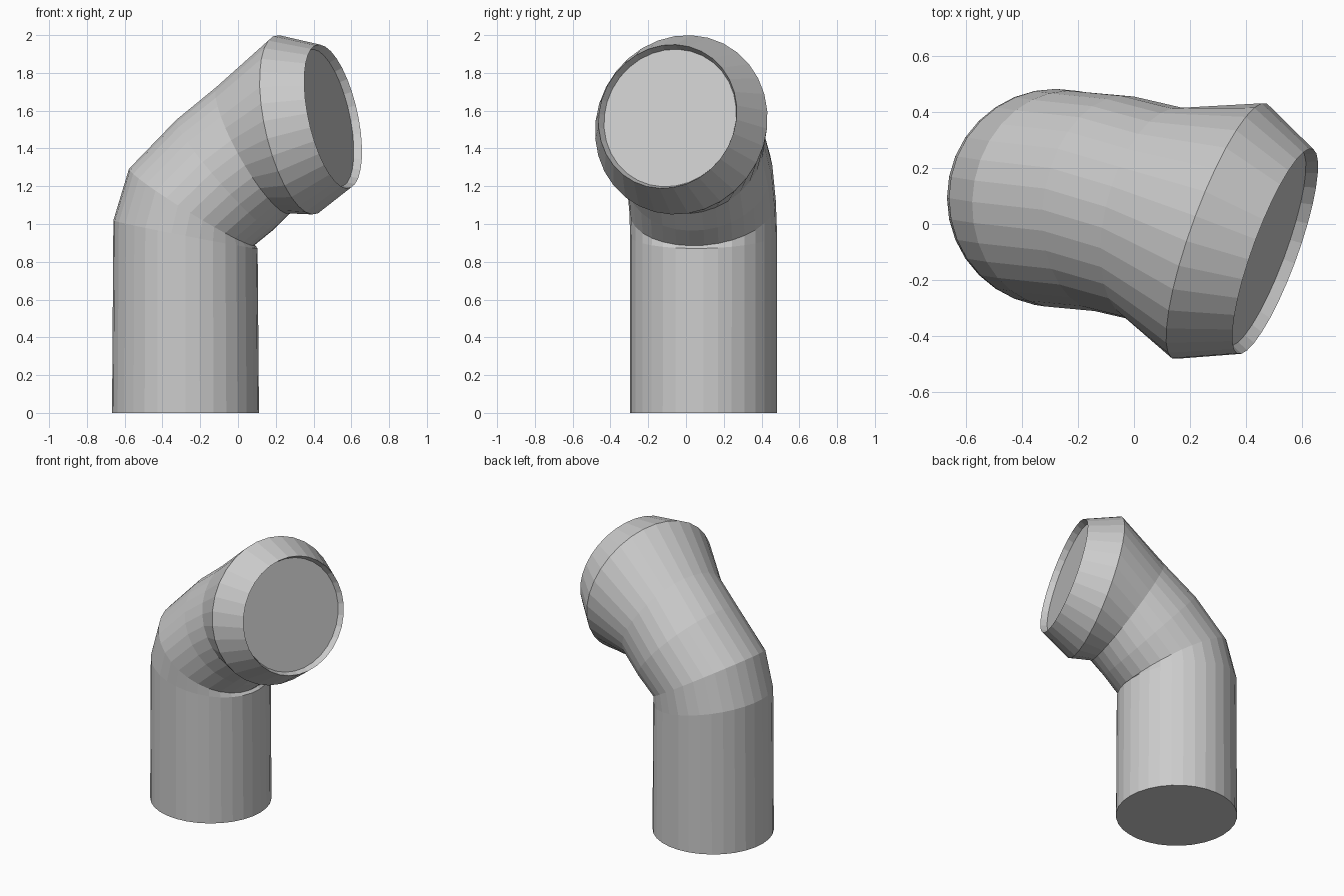
import bpy, bmesh, math
from mathutils import Vector

if "Cube" in bpy.data.objects:
    bpy.data.objects.remove(bpy.data.objects["Cube"])

SIDES = 32
R = 0.389

# Path rings: centre, facing direction, radius
cap_n = Vector((0.918, -0.335, 0.205)).normalized()
flare_c = Vector((0.305, -0.025, 1.525))
cap_c = flare_c + cap_n * 0.216
rings = [
    ((-0.278, 0.093, 0.0), (0, 0, 1), R),               # foot
    ((-0.278, 0.093, 0.945), (0.19, -0.02, 0.98), R),   # start of bend
    ((-0.245, 0.088, 1.09), (0.52, -0.08, 0.85), R),    # elbow crease
    ((-0.07, 0.072, 1.26), (0.75, -0.12, 0.65), R),     # neck
    ((0.085, 0.036, 1.395), (0.85, -0.22, 0.48), R),    # base of flare
    (flare_c, cap_n, 0.485),                            # widest rim
    (cap_c, cap_n, R),                                  # mouth rim
    (cap_c - cap_n * 0.04, cap_n, 0.372),               # recessed mouth floor
]


def add_ring(bm, centre, normal, radius):
    q = Vector((0, 0, 1)).rotation_difference(Vector(normal).normalized())
    verts = []
    for i in range(SIDES):
        a = 2 * math.pi * i / SIDES
        p = Vector((math.cos(a), math.sin(a), 0)) * radius
        v = Vector(centre) + q @ p
        if v.z < 1e-5:
            v.z = 0
        verts.append(bm.verts.new(v))
    return verts


# Bent pipe lofted through the rings, closed at both ends
bm = bmesh.new()
loops = [add_ring(bm, *r) for r in rings]
for a, b in zip(loops, loops[1:]):
    for i in range(SIDES):
        j = (i + 1) % SIDES
        bm.faces.new((a[i], a[j], b[j], b[i]))
bm.faces.new(loops[0][::-1])
bm.faces.new(loops[-1])
bmesh.ops.recalc_face_normals(bm, faces=bm.faces)

mesh = bpy.data.meshes.new("bent_vent_pipe")
bm.to_mesh(mesh)
bm.free()
pipe = bpy.data.objects.new("bent_vent_pipe", mesh)
bpy.context.collection.objects.link(pipe)
